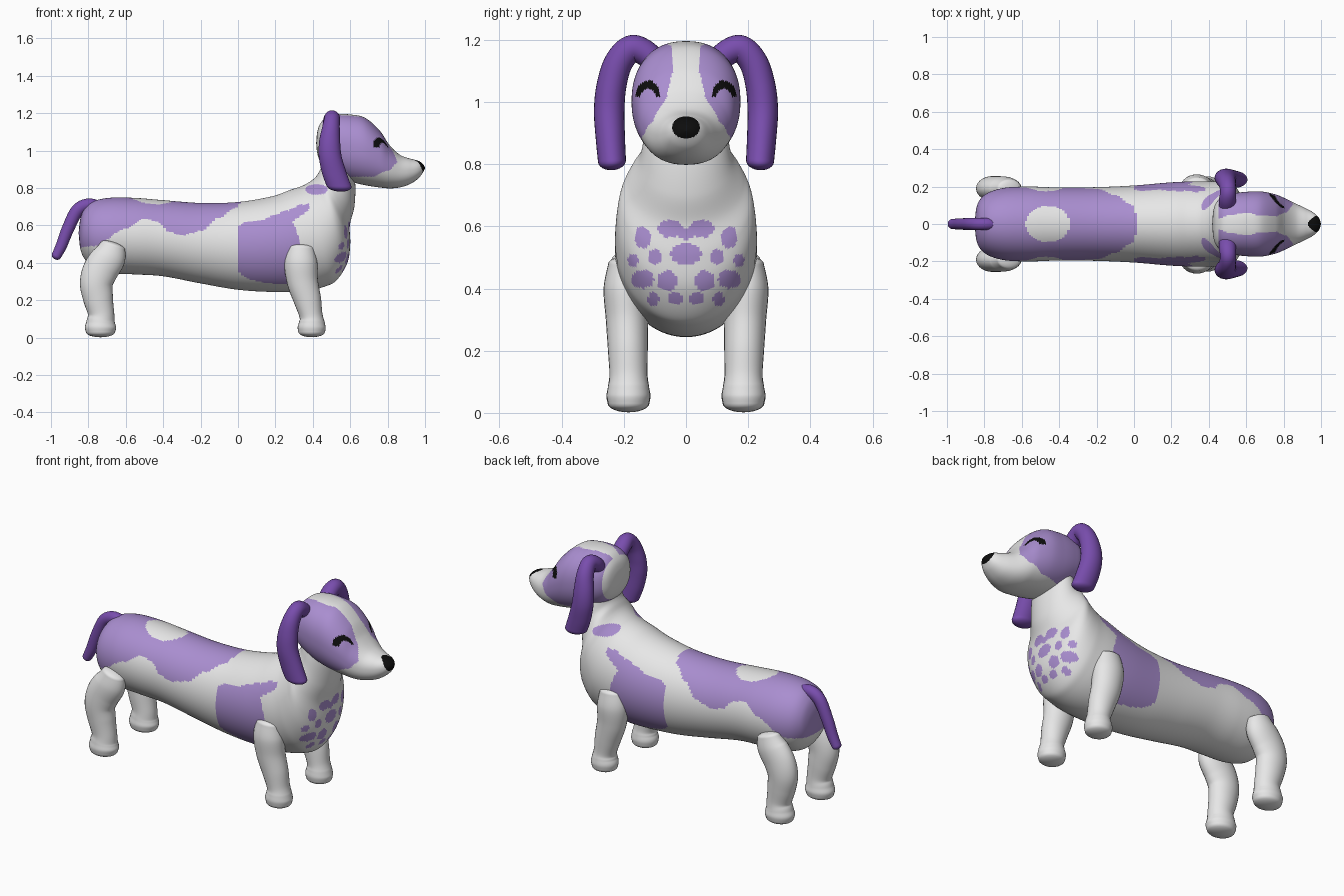
import bpy, bmesh, math
from mathutils import Vector


def material(name, rgb):
    m = bpy.data.materials.new(name)
    m.diffuse_color = (*rgb, 1)
    return m


WHITE = material("white", (0.80, 0.80, 0.80))
LILAC = material("lilac", (0.40, 0.27, 0.63))
PURPLE = material("purple", (0.19, 0.075, 0.42))
BLACK = material("black", (0.004, 0.004, 0.004))


def smooth_rows(rows, steps):
    """Catmull-Rom through rows of numbers."""
    out = []
    for i in range(len(rows) - 1):
        a, b = rows[max(i - 1, 0)], rows[i]
        c, d = rows[i + 1], rows[min(i + 2, len(rows) - 1)]
        for k in range(steps):
            t = k / steps
            out.append([0.5 * (2*q + (r-p)*t + (2*p - 5*q + 4*r - s)*t*t + (3*q - p - 3*r + s)*t**3)
                        for p, q, r, s in zip(a, b, c, d)])
    return out + [list(rows[-1])]


def skin(name, rings, mats, rule=None, mirror=False):
    """Join rings of points into a closed smooth surface."""
    bm = bmesh.new()
    loops = [[bm.verts.new(p) for p in ring] for ring in rings]
    n = len(loops[0])
    for a, b in zip(loops, loops[1:]):
        for j in range(n):
            bm.faces.new((a[j], a[(j + 1) % n], b[(j + 1) % n], b[j]))
    bm.faces.new(loops[0])
    bm.faces.new(loops[-1])
    bmesh.ops.recalc_face_normals(bm, faces=bm.faces)
    for f in bm.faces:
        f.smooth = True
        if rule:
            f.material_index = rule(f.calc_center_median())
    me = bpy.data.meshes.new(name)
    bm.to_mesh(me)
    bm.free()
    for m in mats:
        me.materials.append(m)
    ob = bpy.data.objects.new(name, me)
    bpy.context.collection.objects.link(ob)
    if mirror:
        mod = ob.modifiers.new("mirror", 'MIRROR')
        mod.use_axis = (False, True, False)
        mod.use_mirror_merge = False
    return ob


def loft(name, rows, steps, sides, power, mats, rule):
    """Rows: top x, top z, bottom x, bottom z, half width."""
    rings = []
    for tx, tz, bx, bz, w in smooth_rows(rows, steps):
        ring = []
        for j in range(sides):
            a = 2 * math.pi * j / sides
            c, s = [math.copysign(abs(v) ** (2 / power), v) for v in (math.cos(a), math.sin(a))]
            ring.append(((tx + bx) / 2 + (tx - bx) / 2 * c, max(w, 0.001) * s,
                         (tz + bz) / 2 + (tz - bz) / 2 * c))
        rings.append(ring)
    return skin(name, rings, mats, rule)


def tube(name, rows, axis, mat, blunt=0.8, mirror=False, sides=28):
    """Rows: x, y, z, radius along axis, radius across; rounded ends."""
    pts = smooth_rows(rows, 8)
    axis = Vector(axis)
    pos = [Vector(p[:3]) for p in pts]
    frames = []
    for i, p in enumerate(pts):
        t = (pos[min(i + 1, len(pos) - 1)] - pos[max(i - 1, 0)]).normalized()
        frames.append((pos[i], t, p[3], p[4]))

    def cap(frame, sign):
        p, t, ra, rb = frame
        angles = [math.radians(a) for a in (15, 30, 45, 60, 75, 88)]
        return [(p + t * sign * blunt * min(ra, rb) * math.sin(a), t,
                 ra * math.cos(a), rb * math.cos(a)) for a in angles]
    frames = cap(frames[0], -1)[::-1] + frames + cap(frames[-1], 1)
    rings = []
    for p, t, ra, rb in frames:
        n = t.cross(axis).normalized()
        rings.append([p + axis * ra * math.cos(2 * math.pi * j / sides)
                      + n * rb * math.sin(2 * math.pi * j / sides) for j in range(sides)])
    return skin(name, rings, [mat], None, mirror)


def curve_at(pts, x):
    for (x0, v0), (x1, v1) in zip(pts, pts[1:]):
        if x <= x1:
            t = max(0, (x - x0) / (x1 - x0))
            t = t * t * (3 - 2 * t)
            return v0 + (v1 - v0) * t
    return pts[-1][1]


def inside(poly, x, z):
    hit = False
    for (x0, z0), (x1, z1) in zip(poly, poly[1:] + poly[:1]):
        if (z0 > z) != (z1 > z) and x < (x1 - x0) * (z - z0) / (z1 - z0) + x0:
            hit = not hit
    return hit


def oval(u, v, cu, cv, ru, rv):
    return ((u - cu) / ru) ** 2 + ((v - cv) / rv) ** 2 < 1


# Coat markings of the body
SADDLE = [(-.86, .48), (-.77, .49), (-.6, .58), (-.5, .635), (-.43, .62), (-.37, .565),
          (-.3, .545), (-.2, .57), (-.1, .64), (-.02, .69), (.03, .735)]
SHOULDER = [(0, .36), (0, .59), (.03, .62), (.13, .625), (.2, .66), (.27, .68), (.33, .71),
            (.38, .715), (.385, .69), (.35, .66), (.29, .62), (.31, .58), (.33, .52),
            (.33, .32), (.3, .295), (.22, .285), (.1, .3), (.03, .325)]
CHEST_DOTS = [(.14, .565, .026, .035), (.05, .592, .04, .028), (0, .575, .03, .018),
              (0, .51, .05, .034), (.1, .5, .022, .025), (.17, .49, .017, .021),
              (.06, .425, .033, .033), (.14, .43, .037, .03), (.105, .365, .018, .023),
              (.035, .368, .025, .02)]


def body_rule(c):
    x, y, z = c.x, abs(c.y), c.z
    if x < .03 and z > curve_at(SADDLE, x):
        return 0 if z > .6 and oval(x, y, -.46, 0, .118, .098) else 1
    if inside(SHOULDER, x, z) or oval(x, z, .42, .792, .06, .028):
        return 1
    if x > .44 and z < .63 and any(oval(y, z, *d) for d in CHEST_DOTS):
        return 1
    return 0


# Long body running up into the neck
loft("body", [
    (-.852, .562, -.852, .558, 0), (-.843, .635, -.843, .475, .085), (-.82, .69, -.82, .42, .135),
    (-.77, .73, -.77, .37, .172), (-.68, .748, -.68, .345, .195), (-.55, .747, -.55, .338, .2),
    (-.4, .735, -.4, .328, .195), (-.2, .72, -.2, .29, .197), (0, .725, 0, .256, .206),
    (.18, .755, .2, .244, .222), (.28, .79, .36, .25, .228), (.34, .81, .47, .275, .228),
    (.37, .825, .53, .31, .228), (.40, .845, .585, .40, .223), (.42, .865, .6, .5, .212),
    (.435, .89, .598, .6, .185), (.45, .92, .622, .70, .15), (.46, .96, .627, .82, .134),
    (.48, 1.0, .61, .9, .125)], 13, 150, 2.0, [WHITE, LILAC], body_rule)

# Face markings of the head
BLAZE = [(.45, .03), (.52, .05), (.6, .06), (.68, .045), (.75, .04), (.81, .06), (.86, .11)]
CHEEK = [(.44, .91), (.6, .86), (.72, .86), (.8, .892), (.86, .94)]


def head_rule(c):
    x, y, z = c.x, abs(c.y), c.z
    if x > .93 and oval(y, z, 0, .918, .045, .036):
        return 2
    # smiling eye arc
    if x > .62 and z > 1.017 and oval(y, z, .122, 1.015, .04, .054) \
            and not oval(y, z, .122, 1.008, .026, .034):
        return 2
    if .45 < x < .855 and y > curve_at(BLAZE, x) and z > curve_at(CHEEK, x):
        return 1
    return 0


# Head tapering into the muzzle
loft("head", [
    (.418, 1.042, .418, 1.038, 0), (.424, 1.10, .424, .985, .07), (.44, 1.145, .44, .94, .115),
    (.475, 1.18, .475, .90, .148), (.53, 1.194, .53, .865, .163), (.6, 1.193, .6, .835, .172),
    (.68, 1.175, .68, .815, .174), (.757, 1.108, .757, .803, .158), (.81, 1.03, .81, .798, .136),
    (.865, .978, .865, .803, .109), (.92, .957, .92, .821, .083), (.965, .945, .965, .852, .057),
    (.99, .927, .99, .885, .03), (1.0, .908, 1.0, .906, 0)],
    13, 168, 2.25, [WHITE, LILAC, BLACK], head_rule)

# Drooping ears
tube("ears", [
    (.50, .09, 1.12, .045, .04), (.50, .135, 1.16, .045, .042), (.503, .178, 1.17, .042, .044),
    (.497, .218, 1.125, .047, .046), (.49, .24, 1.05, .056, .048), (.493, .247, .97, .061, .049),
    (.515, .243, .88, .066, .047), (.54, .238, .81, .066, .045)],
    (1, 0, 0), PURPLE, 0.7, True)

# Curled-down tail
tube("tail", [
    (-.74, 0, .70, .03, .03), (-.80, 0, .71, .033, .034), (-.86, 0, .678, .033, .035),
    (-.91, 0, .58, .031, .033), (-.945, 0, .49, .029, .03), (-.971, 0, .438, .027, .026)],
    (0, 1, 0), PURPLE, 0.8)

# Front legs with small paws
tube("front_legs", [
    (.338, .198, .48, .052, .07), (.336, .195, .40, .07, .088), (.345, .19, .30, .068, .083),
    (.372, .187, .20, .064, .073), (.39, .185, .12, .061, .062), (.394, .185, .085, .066, .068),
    (.394, .185, .055, .07, .075), (.394, .185, .03, .066, .071)],
    (0, 1, 0), WHITE, 0.42, True)

# Bent hind legs with small paws
tube("hind_legs", [
    (-.668, .19, .49, .05, .068), (-.69, .19, .43, .063, .09), (-.735, .19, .36, .066, .094),
    (-.757, .19, .29, .066, .088), (-.748, .187, .21, .064, .08), (-.732, .185, .13, .061, .07),
    (-.734, .185, .085, .066, .076), (-.735, .185, .055, .071, .084), (-.735, .185, .03, .067, .078)],
    (0, 1, 0), WHITE, 0.42, True)
